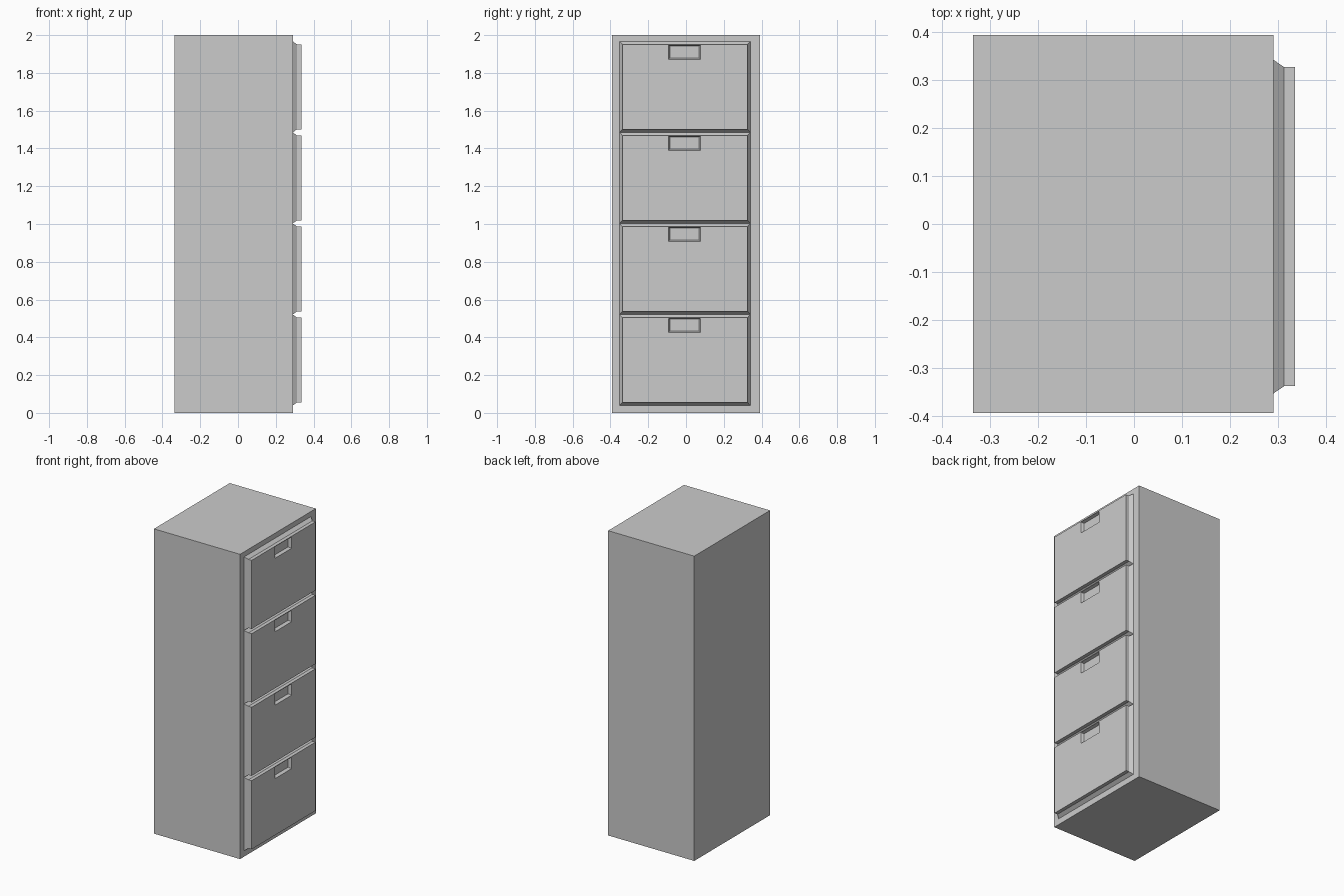
import bpy
import bmesh

if "Cube" in bpy.data.objects:
    bpy.data.objects.remove(bpy.data.objects["Cube"])


def add_object(name, bm):
    mesh = bpy.data.meshes.new(name)
    bm.to_mesh(mesh)
    bm.free()
    obj = bpy.data.objects.new(name, mesh)
    bpy.context.collection.objects.link(obj)
    return obj


# Rectangle in the y-z plane at depth x
def ring(bm, x, y0, y1, z0, z1):
    return [bm.verts.new((x, y, z)) for y, z in ((y0, z0), (y1, z0), (y1, z1), (y0, z1))]


# Skin successive rectangles and cap the last one
def loft(bm, rings):
    for a, b in zip(rings, rings[1:]):
        for i in range(4):
            j = (i + 1) % 4
            bm.faces.new((a[i], a[j], b[j], b[i]))
    bm.faces.new(rings[-1])


BACK, FACE, FRONT = -0.335, 0.29, 0.335
HALF_WIDTH, HEIGHT = 0.393, 2.0

# Cabinet body
bm = bmesh.new()
back = ring(bm, BACK, -HALF_WIDTH, HALF_WIDTH, 0, HEIGHT)
loft(bm, [back, ring(bm, FACE, -HALF_WIDTH, HALF_WIDTH, 0, HEIGHT)])
bm.faces.new(back[::-1])
add_object("cabinet_body", bm)

# Drawer fronts: flared skirt, straight lip, and a recessed pull near the top
BOTTOM, PITCH = 0.039, 0.482
for n in range(4):
    z0 = BOTTOM + n * PITCH
    z1 = z0 + PITCH
    f0, f1 = z0 + 0.016, z1 - 0.016
    bm = bmesh.new()
    loft(bm, [
        ring(bm, FACE, -0.352, 0.341, z0, z1),
        ring(bm, 0.312, -0.337, 0.326, f0, f1),
        ring(bm, FRONT, -0.337, 0.326, f0, f1),
        ring(bm, FRONT, -0.093, 0.077, f1 - 0.079, f1 - 0.004),
        ring(bm, FRONT - 0.02, -0.086, 0.070, f1 - 0.072, f1 - 0.009),
    ])
    add_object(f"drawer_front_{n + 1}", bm)
